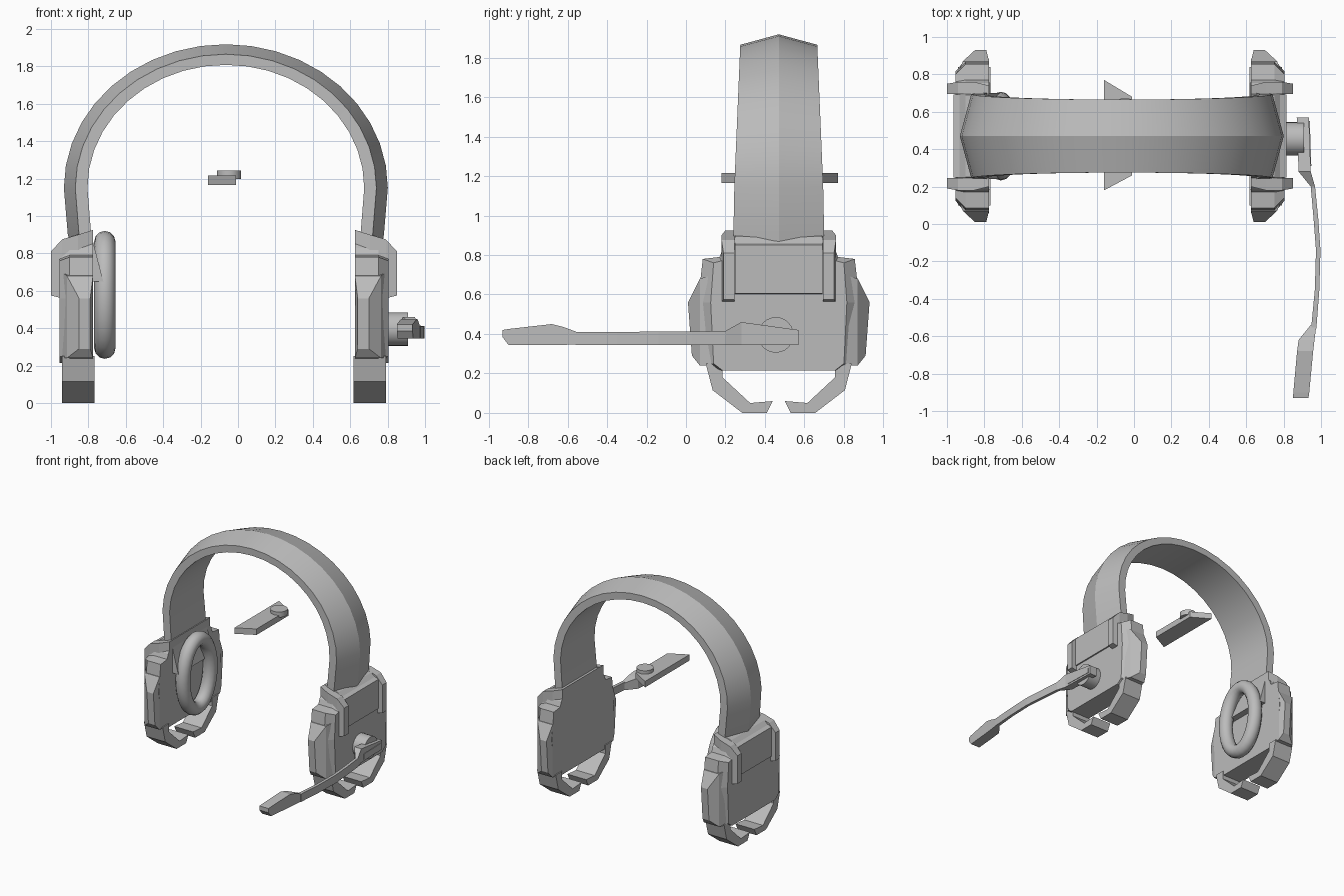
import bpy, bmesh, math

if "Cube" in bpy.data.objects:
    bpy.data.objects.remove(bpy.data.objects["Cube"])

CX, CY = -0.075, 0.47   # middle of the headset between the ear cups

grey = bpy.data.materials.new("plain_grey")
grey.diffuse_color = (0.5, 0.5, 0.5, 1)
grey.use_nodes = True
grey.node_tree.nodes["Principled BSDF"].inputs["Base Color"].default_value = grey.diffuse_color


def loft(name, rings, smooth=None):
    """Skin a list of equal-length point rings and cap both ends."""
    bm = bmesh.new()
    rows = [[bm.verts.new(p) for p in r] for r in rings]
    n = len(rows[0])
    for a, b in zip(rows, rows[1:]):
        for i in range(n):
            j = (i + 1) % n
            bm.faces.new((a[i], a[j], b[j], b[i]))
    bm.faces.new(rows[0])
    bm.faces.new(rows[-1])
    bmesh.ops.recalc_face_normals(bm, faces=bm.faces)
    me = bpy.data.meshes.new(name)
    bm.to_mesh(me)
    bm.free()
    ob = bpy.data.objects.new(name, me)
    bpy.context.collection.objects.link(ob)
    return finish(ob, name, smooth)


def finish(ob, name, smooth=None):
    ob.name = name
    ob.data.materials.append(grey)
    if smooth:
        bpy.ops.object.select_all(action='DESELECT')
        ob.select_set(True)
        bpy.context.view_layer.objects.active = ob
        bpy.ops.object.shade_smooth_by_angle(angle=math.radians(smooth))
    return ob


def rect(a0, a1, b0, b1):
    return [(a0, b0), (a1, b0), (a1, b1), (a0, b1)]


def mirrored(half):
    return half + [(-d, z) for d, z in reversed(half)]


# Headband: pentagon section with an outer ridge, swept over the head
def band_ring(xs, zs, w):
    (x0, x1, x2), (z0, z1, z2) = xs, zs
    bx = CX + 0.01
    return [(bx + x0, CY, z0), (bx + x1, CY + w, z1), (bx + x2, CY + w, z2),
            (bx + x2, CY - w, z2), (bx + x1, CY - w, z1)]


rings = [band_ring((0.80, 0.76, 0.71), (0.68,) * 3, 0.23),
         band_ring((0.845, 0.785, 0.72), (0.9,) * 3, 0.23)]
N = 20
for i in range(N + 1):
    t = math.pi * i / N
    c, s = math.cos(t), math.sin(t)
    rings.append(band_ring([a * c for a in (0.866, 0.805, 0.74)],
                           [1.15 + b * s for b in (0.768, 0.715, 0.658)],
                           0.225 - 0.03 * s))
rings += [band_ring((-0.845, -0.785, -0.72), (0.9,) * 3, 0.23),
          band_ring((-0.77, -0.72, -0.655), (0.65,) * 3, 0.23)]
loft("headband", rings, smooth=20)

# Ear cups, one per side (u is the distance outward from the middle)
back = mirrored([(0.30, 0.215), (0.37, 0.24), (0.41, 0.56), (0.385, 0.78),
                 (0.30, 0.79), (0.285, 0.83), (0.22, 0.925)])
middle = mirrored([(0.30, 0.215), (0.37, 0.24), (0.41, 0.56), (0.385, 0.78),
                   (0.30, 0.79), (0.285, 0.83), (0.22, 0.89)])
front = mirrored([(0.285, 0.215), (0.33, 0.25), (0.345, 0.56), (0.33, 0.76),
                  (0.29, 0.77), (0.27, 0.80), (0.22, 0.84)])
claw = [(0.37, 0.25), (0.335, 0.115), (0.185, 0.0), (0.06, 0.0),
        (0.03, 0.06), (0.145, 0.05), (0.285, 0.18), (0.285, 0.25)]

for side, s in (("left", -1), ("right", 1)):
    def at(u, outline, k=1):
        return [(CX + s * u, CY + k * d, z) for d, z in outline]

    loft(side + "_cup_body", [at(0.70, back), at(0.825, middle), at(0.88, front)])
    loft(side + "_cup_panel", [at(0.80, rect(-0.224, 0.224, 0.59, 0.88)),
                               at(0.89, rect(-0.222, 0.222, 0.605, 0.85))])
    for end, k in (("front", -1), ("back", 1)):
        # raised blocks beside the panel
        loft(f"{side}_{end}_cup_block", [
            at(0.70, rect(0.224, 0.27, 0.56, 0.925), k),
            at(0.78, rect(0.224, 0.29, 0.56, 0.90), k),
            at(0.865, rect(0.224, 0.29, 0.56, 0.875), k),
            at(0.925, rect(0.224, 0.28, 0.575, 0.81), k)])
        # outer lugs, tapering away from the cup
        loft(f"{side}_{end}_cup_lug", [
            [(CX + s * u, CY + k * d, z) for u, z, d in ring] for ring in (
                [(0.70, 0.24, 0.33), (0.87, 0.24, 0.33),
                 (0.87, 0.70, 0.33), (0.70, 0.70, 0.33)],
                [(0.70, 0.24, 0.40), (0.84, 0.24, 0.40),
                 (0.84, 0.68, 0.40), (0.70, 0.68, 0.40)],
                [(0.715, 0.29, 0.44), (0.775, 0.29, 0.44),
                 (0.775, 0.56, 0.46), (0.715, 0.56, 0.46)])])
        # hooked claws under the cup
        loft(f"{side}_{end}_claw", [at(0.692, claw, k), at(0.865, claw, k)])

# Oval ear cushion, left side only
bpy.ops.mesh.primitive_torus_add(major_segments=32, minor_segments=12,
                                 major_radius=1, minor_radius=0.2)
cushion = bpy.context.object
for v in cushion.data.vertices:
    x, y, z = v.co
    r = math.hypot(x, y)
    c, sn = x / r, y / r
    t = (r - 1) / 0.2 * 0.057
    v.co = (-0.712 + z / 0.2 * 0.057, CY + (0.18 + t) * c, 0.578 + (0.285 + t) * sn)
cushion.data.update()
finish(cushion, "ear_cushion", smooth=60)


def disc(name, loc, r, depth, rot=(0, 0, 0)):
    bpy.ops.mesh.primitive_cylinder_add(vertices=24, radius=r, depth=depth,
                                        location=loc, rotation=rot)
    return finish(bpy.context.object, name, smooth=40)


# Microphone pivot, boom and tip
disc("microphone_pivot", (0.845, 0.455, 0.395), 0.09, 0.13, (0, math.pi / 2, 0))


def along_y(name, sections):
    return loft(name, [[(x, y, z) for x, z in rect(x0, x1, z0, z1)]
                       for y, x0, x1, z0, z1 in sections])


along_y("microphone_boom", [
    (0.57, 0.87, 0.935, 0.345, 0.42), (0.28, 0.88, 0.945, 0.345, 0.46),
    (0.20, 0.945, 0.968, 0.345, 0.415), (0.03, 0.96, 0.985, 0.345, 0.412),
    (-0.14, 0.973, 0.997, 0.345, 0.412), (-0.35, 0.967, 0.991, 0.345, 0.41),
    (-0.56, 0.947, 0.975, 0.345, 0.41)])
along_y("microphone_tip", [
    (-0.54, 0.945, 0.975, 0.346, 0.405), (-0.62, 0.88, 0.965, 0.345, 0.435),
    (-0.68, 0.872, 0.958, 0.345, 0.45), (-0.90, 0.852, 0.937, 0.345, 0.425),
    (-0.93, 0.85, 0.933, 0.385, 0.42)])
along_y("boom_inlay", [(0.55, 0.92, 0.940, 0.36, 0.405),
                       (0.31, 0.92, 0.948, 0.36, 0.405)])

# Loose plate with a round cap, floating under the band
plate = [(-0.16, 0.18), (-0.01, 0.26), (-0.01, 0.68), (-0.16, 0.77)]
loft("floating_plate", [[(x, y, z) for x, y in plate] for z in (1.165, 1.215)])
disc("floating_plate_cap", (-0.048, 0.61, 1.22), 0.065, 0.045)
